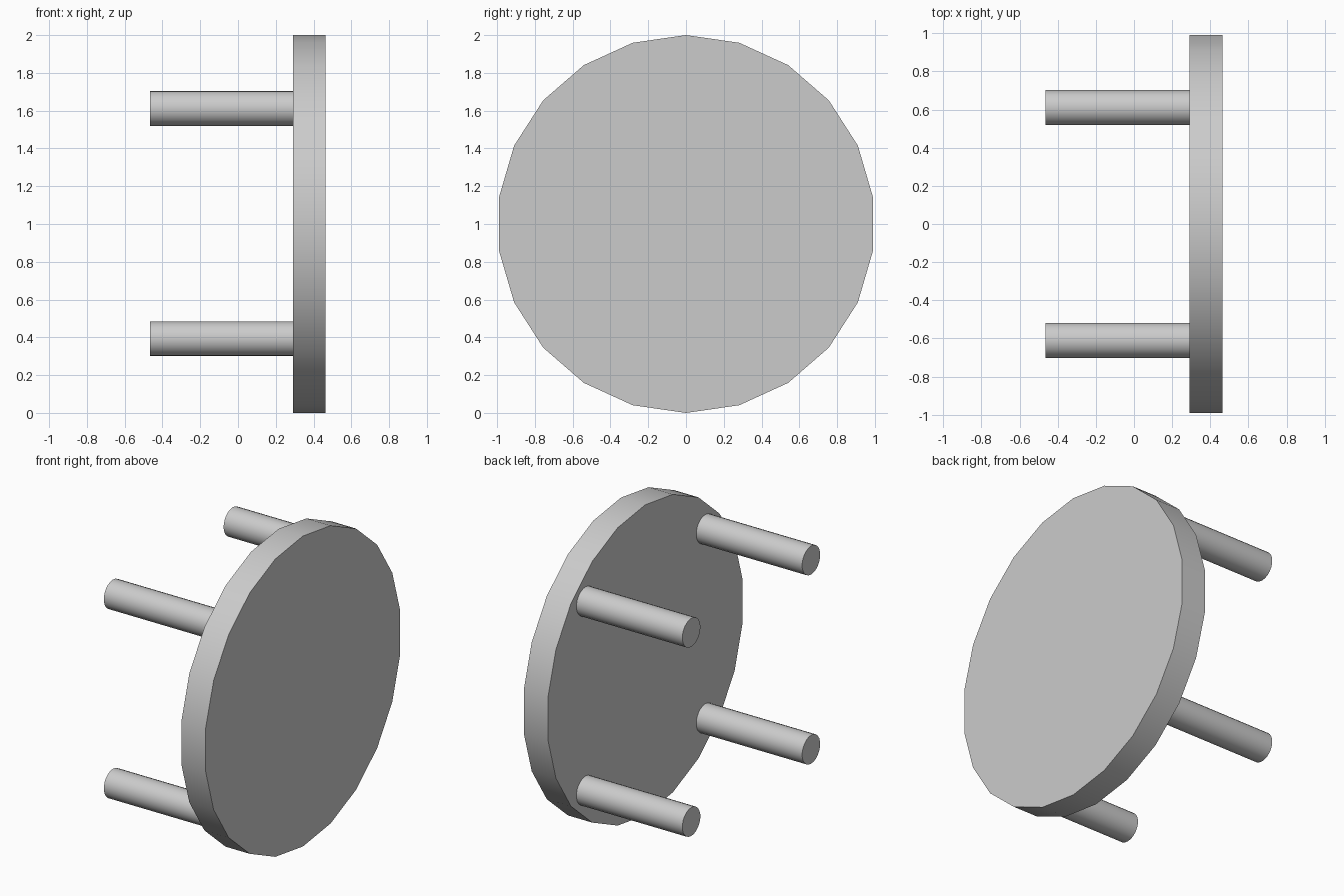
import bpy
from math import pi, radians

# Remove the default cube
cube = bpy.data.objects.get("Cube")
if cube:
    bpy.data.objects.remove(cube, do_unlink=True)

# Single grey finish
grey = bpy.data.materials.new("light_grey")
grey.use_nodes = True
colour = (0.6, 0.6, 0.6, 1)
grey.diffuse_color = colour
grey.node_tree.nodes["Principled BSDF"].inputs["Base Color"].default_value = colour


def rod(name, radius, x0, x1, y, z, sides=22):
    """Cylinder lying along x, with a vertex at its top."""
    bpy.ops.mesh.primitive_cylinder_add(
        vertices=sides, radius=radius, depth=x1 - x0,
        location=((x0 + x1) / 2, y, z), rotation=(pi / 2, 0, pi / 2))
    ob = bpy.context.object
    ob.name = name
    ob.data.materials.append(grey)
    bpy.ops.object.shade_smooth_by_angle(angle=radians(30))
    return ob


# Round table top, standing on its edge
rod("table_top", 1.0, 0.29, 0.463, 0, 1)

# Four legs
for side, y in (("front", -0.61), ("back", 0.61)):
    for level, z in (("lower", 0.393), ("upper", 1.612)):
        rod(f"{side}_{level}_leg", 0.092, -0.465, 0.29, y, z)
